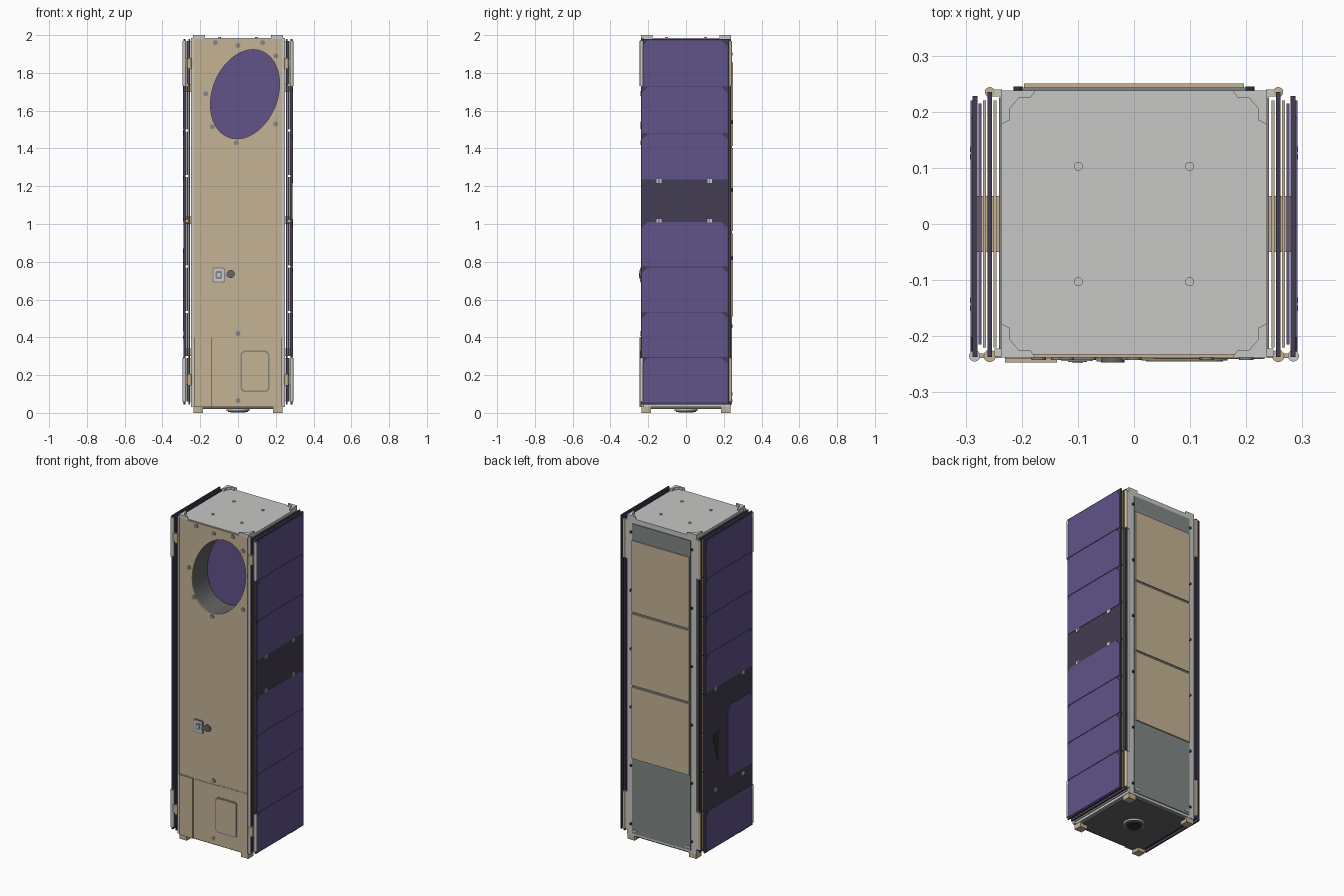
import bpy, bmesh, math
from mathutils import Vector

cube = bpy.data.objects.get("Cube")
if cube:
    bpy.data.objects.remove(cube, do_unlink=True)


def material(name, r, g, b):
    m = bpy.data.materials.new(name)
    m.use_nodes = True
    m.diffuse_color = (r, g, b, 1)
    m.node_tree.nodes["Principled BSDF"].inputs["Base Color"].default_value = (r, g, b, 1)
    return m


TAN = material("tan", .56, .45, .30)
LIGHT = material("light grey", .57, .57, .56)
PURPLE = material("solar purple", .12, .085, .25)
DARK = material("panel dark", .056, .047, .085)
SLATE = material("slate green grey", .22, .245, .235)
BASE = material("base grey", .13, .13, .13)
STEEL = material("screw grey", .24, .24, .24)
BLACK = material("black", .03, .03, .03)


def prism(name, outline, axis, a, b, mat, smooth=False):
    """Extrude a 2D outline along an axis from a to b."""
    place = {"x": lambda u, v, w: (w, u, v),
             "y": lambda u, v, w: (u, w, v),
             "z": lambda u, v, w: (u, v, w)}[axis]
    bm = bmesh.new()
    low = [bm.verts.new(place(u, v, a)) for u, v in outline]
    high = [bm.verts.new(place(u, v, b)) for u, v in outline]
    bm.faces.new(low)
    bm.faces.new(high)
    for i in range(len(low)):
        j = (i + 1) % len(low)
        bm.faces.new((low[i], low[j], high[j], high[i])).smooth = smooth
    bmesh.ops.recalc_face_normals(bm, faces=bm.faces)
    me = bpy.data.meshes.new(name)
    bm.to_mesh(me)
    bm.free()
    me.materials.append(mat)
    ob = bpy.data.objects.new(name, me)
    bpy.context.collection.objects.link(ob)
    return ob


def rect(u0, u1, v0, v1):
    return [(u0, v0), (u1, v0), (u1, v1), (u0, v1)]


def box(name, x0, x1, y0, y1, z0, z1, mat):
    return prism(name, rect(x0, x1, y0, y1), "z", z0, z1, mat)


def cyl(name, u, v, r, axis, a, b, mat, n=20):
    ring = [(u + r * math.cos(i * math.tau / n), v + r * math.sin(i * math.tau / n)) for i in range(n)]
    return prism(name, ring, axis, a, b, mat, True)


def rounded(u0, u1, v0, v1, r):
    pts = []
    for k, (u, v) in enumerate(rect(u0 + r, u1 - r, v0 + r, v1 - r)):
        for i in range(5):
            t = math.pi * (1 + k / 2 + i / 8)
            pts.append((u + r * math.cos(t), v + r * math.sin(t)))
    return pts


def cell(name, y0, y1, z0, z1, a, b, c=.03):
    """Solar cell with its two upper corners cut off."""
    prism(name, [(y0, z0), (y1, z0), (y1, z1 - c), (y1 - c, z1), (y0 + c, z1), (y0, z1 - c)],
          "x", a, b, PURPLE)


# Body and front cover, with a slanted oval aperture cut into both
body = box("body", -.237, .237, -.233, .238, .03, 1.985, LIGHT)
cover = box("front_cover", -.233, .233, -.238, -.2325, .03, 1.98, TAN)
oval = [(.037 + .183 * math.cos(t), 1.687 + .236 * math.sin(t + .234))
        for t in (i * math.tau / 64 for i in range(64))]
cutter = prism("aperture_cutter", oval, "y", -.3, -.09, BLACK)
cutter.hide_render = True
for ob in (body, cover):
    mod = ob.modifiers.new("aperture", "BOOLEAN")
    mod.object = cutter
    mod.operation = "DIFFERENCE"
    mod.solver = "EXACT"
graph = bpy.context.evaluated_depsgraph_get()
for ob in (body, cover):
    ob_mesh = bpy.data.meshes.new_from_object(ob.evaluated_get(graph))
    ob.modifiers.clear()
    ob.data = ob_mesh
bpy.data.objects.remove(cutter, do_unlink=True)

# Aperture floor is purple, its wall dark
body.data.materials.clear()
for m in (LIGHT, PURPLE, BASE):
    body.data.materials.append(m)
for f in body.data.polygons:
    c = f.center
    inside = abs(c.x) < .23 and 1.4 < c.z < 1.95 and -.232 < c.y < 0
    f.material_index = 0 if not inside else 1 if c.y > -.1 else 2

# Front screws
for x, z in [(-.12, 1.96), (0, 1.945), (.13, 1.96), (.2, 1.89), (-.17, 1.69),
             (-.135, 1.515), (-.01, 1.43), (.2, 1.53), (0, .42), (0, .065)]:
    cyl("front_screw", x, z, .013, "y", -.242, -.236, STEEL, 16)

# Front lower cover, seam and hatch
box("lower_left_cover", -.23, -.137, -.247, -.236, .03, .4, TAN)
box("lower_cover", -.13, .233, -.241, -.236, .03, .398, TAN)
for x0, x1 in ((-.23, -.14), (.035, .23)):
    box("seam_strip", x0, x1, -.24, -.237, .398, .403, LIGHT)
prism("hatch_rim", rounded(.013, .167, .11, .33, .025), "y", -.243, -.24, STEEL)
prism("hatch", rounded(.021, .159, .118, .322, .02), "y", -.245, -.24, TAN)

# Front connector and knob
prism("connector_rim", rounded(-.135, -.068, .69, .77, .01), "y", -.242, -.236, STEEL)
prism("connector_plate", rounded(-.129, -.074, .696, .764, .008), "y", -.244, -.236, LIGHT)
prism("connector_ring", rounded(-.118, -.084, .71, .75, .006), "y", -.246, -.236, STEEL)
prism("connector_socket", rounded(-.11, -.092, .719, .741, .004), "y", -.248, -.236, LIGHT)
cyl("knob", -.038, .735, .021, "y", -.247, -.236, BASE)
cyl("knob_stem", -.055, .73, .012, "y", -.245, -.236, STEEL)

# Rear plate, three tan panels and rail screws
box("rear_plate", -.2, .2, .23, .243, .045, 1.955, SLATE)
for i in range(3):
    z = .51 + i * .452
    box("rear_panel", -.196, .196, .24, .25, z, z + .44, TAN)
for s in (-1, 1):
    for i in range(6):
        cyl("rear_screw", s * .207, .1 + i * .36, .008, "y", .236, .245, BLACK, 10)
    box("rear_slot", s * .18 - .015, s * .18 + .015, .24, .246, .06, .07, LIGHT)

# Top brackets, screws and bottom feet
for sx in (-1, 1):
    for sy in (-1, 1):
        prism("top_bracket", [(sx * u, sy * v) for u, v in
              ((.237, .238), (.175, .238), (.185, .225), (.205, .225),
               (.222, .205), (.222, .185), (.237, .177))], "z", 1.98, 2, LIGHT)
        cyl("top_screw", sx * .099, sy * .103, .008, "z", 1.98, 1.99, LIGHT, 16)
        box("foot", *sorted((sx * .185, sx * .235)), *sorted((sy * .185, sy * .236)), 0, .035, TAN)

# Bottom plate and lens
box("bottom_plate", -.225, .225, -.225, .225, .02, .032, BASE)
cyl("lens_ring", 0, 0, .062, "z", .01, .025, LIGHT, 32)
cyl("lens_barrel", 0, 0, .052, "z", .006, .02, BASE, 32)
cyl("lens_glass", 0, 0, .04, "z", .003, .02, BLACK, 32)

# Folded panel stacks on both sides
for s in (-1, 1):
    def layer(name, a, b, y0, y1, z0, z1, mat):
        box(name, *sorted((s * a, s * b)), y0, y1, z0, z1, mat)

    layer("side_plate", .236, .241, -.225, .225, .045, 1.97, SLATE)
    layer("inner_panel", .253, .261, -.237, .235, .045, 1.98, DARK)
    layer("outer_panel", .279, .288, -.237, .228, .045, 1.98, DARK)
    for i in range(8):
        z = .06 + i * .24
        layer("inner_cell", .245, .25, -.22, .22, z, z + .23, TAN)
        layer("middle_cell", .264, .269, -.22, .22, z, z + .23, TAN)
        layer("folded_cell", .272, .277, -.215, .215, z, z + .23, PURPLE)
    for z in (.3, 1, 1.7):
        layer("panel_spacer", .24, .28, -.05, .05, z, z + .04, TAN)

    # Hinge pins and knuckles
    for z0, z1 in ((.06, .29), (1.73, 1.97)):
        mid = (z0 + z1) / 2
        cyl("outer_hinge", s * .284, -.235, .01, "z", z0, z1, LIGHT)
        cyl("inner_hinge", s * .257, -.235, .011, "z", mid - .03, mid + .03, TAN)
        layer("hinge_leaf", .237, .284, -.239, -.231, mid - .025, mid + .025, TAN)
        cyl("rear_hinge", s * .257, .235, .009, "z", z0, z1, TAN)
        layer("rear_hinge_leaf", .235, .262, .227, .24, z0, z1, LIGHT)
    layer("front_rail", .236, .249, -.236, -.222, .03, 1.985, LIGHT)

    # Outer solar cells and hinge clips
    if s > 0:
        columns = ((1.235, .247, 3), (.055, .24, 4))
        clips = (1.017, 1.227)
    else:
        columns = ((1.03, .236, 4), (.055, .245, 1))
        clips = (.4, 1.022)
    a, b = sorted((s * .286, s * .291))
    for z0, step, count in columns:
        for i in range(count):
            cell("solar_cell", -.232, .22, z0 + i * step, z0 + (i + 1) * step - .004, a, b)
    for z in clips:
        for y in (-.15, -.136, .12, .133):
            layer("clip", .286, .292, y - .005, y + .005, z - .01, z + .01, LIGHT)

# Narrow cell and triangular notch on the right side
cell("narrow_cell", -.232, .005, .43, .87, -.291, -.286)
prism("notch", [(.09, .76), (.15, .74), (.1, .56)], "x", -.29, -.286, BLACK)
